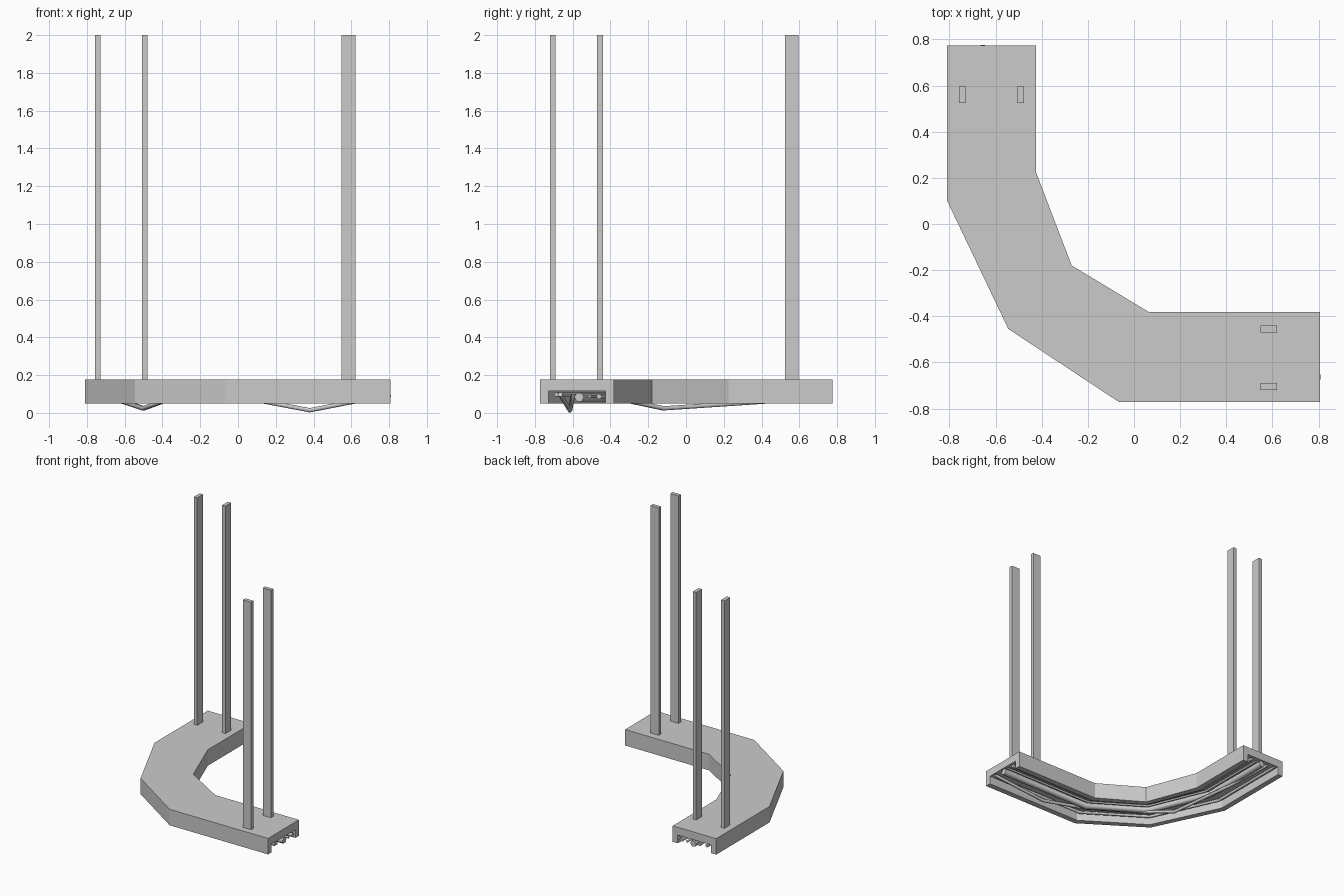
import bpy, bmesh
from mathutils import Vector

if "Cube" in bpy.data.objects:
    bpy.data.objects.remove(bpy.data.objects["Cube"])

# plan outline of the curved tray, outer and inner edge
OUTER = [(-0.81, 0.775), (-0.81, 0.10), (-0.545, -0.455), (-0.065, -0.772), (0.807, -0.772)]
INNER = [(-0.425, 0.775), (-0.425, 0.225), (-0.27, -0.18), (0.065, -0.382), (0.807, -0.382)]


def across(i, t, z):
    """Point at station i, fraction t from the outer to the inner edge."""
    p = Vector(OUTER[i]).lerp(Vector(INNER[i]), t)
    return (p.x, p.y, z)


def add_mesh(name, bm):
    bmesh.ops.recalc_face_normals(bm, faces=bm.faces)
    me = bpy.data.meshes.new(name)
    bm.to_mesh(me)
    bm.free()
    ob = bpy.data.objects.new(name, me)
    bpy.context.collection.objects.link(ob)


# inverted U channel swept along the outline
B, C, T, W = 0.05, 0.115, 0.178, 0.115
profile = [(0, B), (0, T), (1, T), (1, B), (1 - W, B), (1 - W, C), (W, C), (W, B)]
bm = bmesh.new()
rings = [[bm.verts.new(across(i, t, z)) for t, z in profile] for i in range(5)]
for a, b in zip(rings, rings[1:]):
    for k in range(8):
        j = (k + 1) % 8
        bm.faces.new((a[k], a[j], b[j], b[k]))
for r in (rings[0], rings[-1]):
    bm.faces.new(r)
add_mesh("channel", bm)


# vertical hanger posts
def post(name, x, y, sx, sy):
    bm = bmesh.new()
    bmesh.ops.create_cube(bm, size=1)
    for v in bm.verts:
        v.co = (x + v.co.x * sx, y + v.co.y * sy, 1.087 + v.co.z * 1.826)
    add_mesh(name, bm)


for n, x in enumerate((-0.743, -0.493)):
    post(f"back_post_{n}", x, 0.56, 0.03, 0.072)
for n, y in enumerate((-0.705, -0.455)):
    post(f"front_post_{n}", 0.585, y, 0.072, 0.03)


# low-poly cables and pipes
def cable(name, points, radius):
    cu = bpy.data.curves.new(name, 'CURVE')
    cu.dimensions = '3D'
    cu.bevel_depth = radius
    cu.bevel_resolution = 1
    cu.use_fill_caps = True
    sp = cu.splines.new('POLY')
    sp.points.add(len(points) - 1)
    for p, co in zip(sp.points, points):
        p.co = (*co, 1)
    ob = bpy.data.objects.new(name, cu)
    bpy.context.collection.objects.link(ob)


for name, t, z, r in (("main_pipe", 0.53, 0.084, 0.026), ("inner_pipe", 0.80, 0.087, 0.015),
                      ("outer_pipe", 0.22, 0.097, 0.012), ("middle_wire", 0.67, 0.087, 0.009)):
    cable(name, [across(i, t, z) for i in range(5)], r)

# loose cable sagging below the tray on both legs
cable("sagging_cable", [(0.807, -0.665, 0.097), (0.38, -0.615, 0.014), (-0.02, -0.60, 0.09),
                        (-0.36, -0.36, 0.075), (-0.50, -0.12, 0.024), (-0.61, 0.42, 0.06),
                        (-0.66, 0.775, 0.09)], 0.013)
